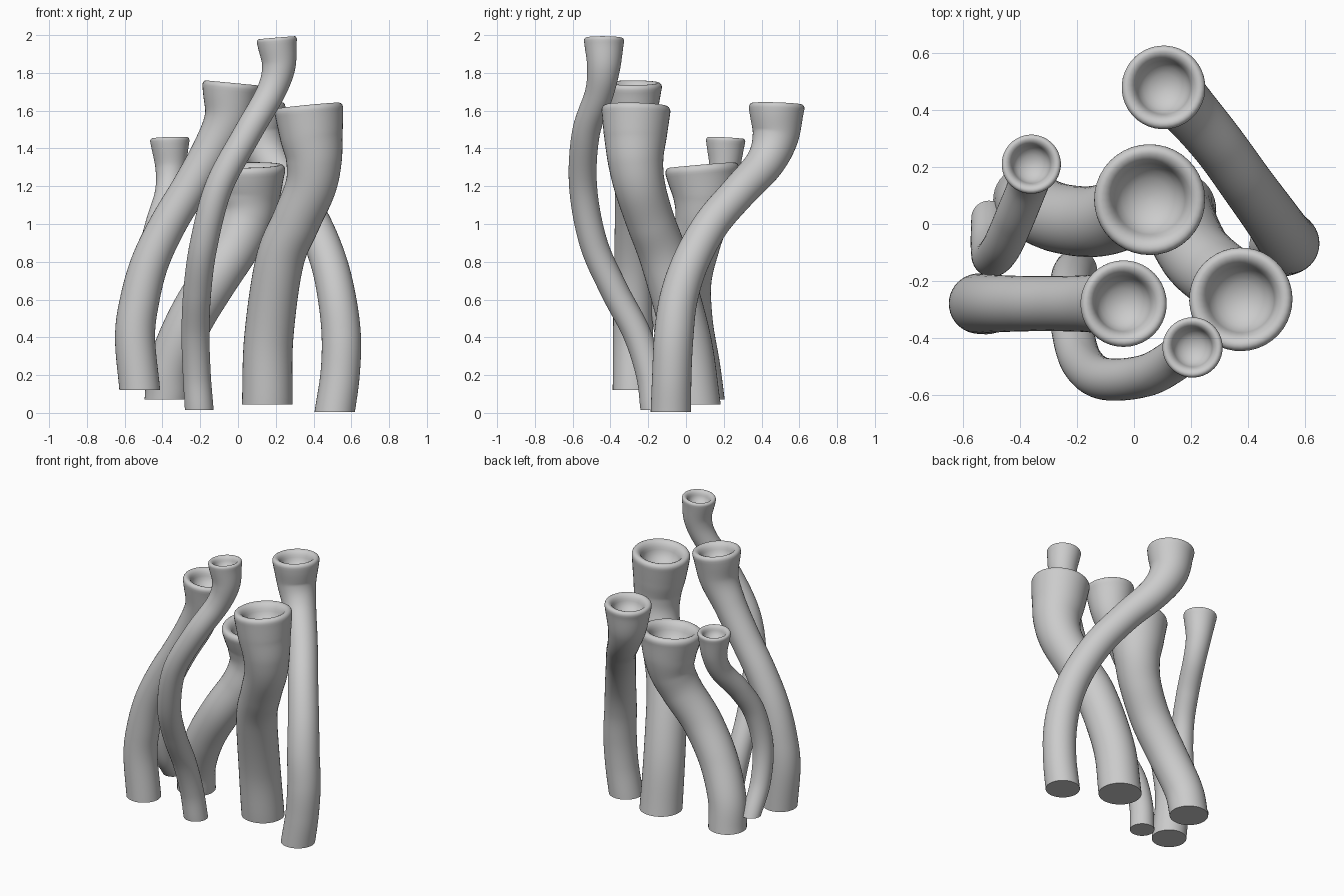
import bpy, bmesh, math
from mathutils import Vector

SIDES = 40
STEPS = 10  # rings per path segment


def spline(pts):
    """Catmull-Rom through (x, y, z, radius) points."""
    p = [Vector(q) for q in pts]
    p = [p[0] * 2 - p[1]] + p + [p[-1] * 2 - p[-2]]
    out = []
    for i in range(1, len(p) - 2):
        a, b, c, d = p[i - 1:i + 3]
        for k in range(STEPS):
            t = k / STEPS
            out.append(0.5 * (2 * b + (c - a) * t + (2 * a - 5 * b + 4 * c - d) * t * t
                              + (3 * b - a - 3 * c + d) * t ** 3))
    out.append(p[-2])
    return out


# rolled rim and bowl: (radius factor, height factor) relative to the mouth radius
RIM = [(1.0, .05), (.99, .1), (.96, .15), (.91, .18), (.85, .18), (.78, .15), (.72, .09),
       (.67, 0), (.64, -.1), (.6, -.22), (.5, -.36), (.35, -.47), (.18, -.53), (.05, -.55)]


def tube(name, pts):
    path = spline(pts)
    pos = [q.to_3d() for q in path]
    n = len(pos)
    bm = bmesh.new()
    rings = []
    side = Vector((1, 0, 0))

    def ring(center, radius, u, v):
        rings.append([bm.verts.new(center + radius * (math.cos(a) * u + math.sin(a) * v))
                      for a in (2 * math.pi * k / SIDES for k in range(SIDES))])

    for i in range(n):
        t = (pos[min(i + 1, n - 1)] - pos[max(i - 1, 0)]).normalized()
        if i < STEPS:  # foot stands level, then follows the path
            t = Vector((0, 0, 1)).lerp(t, i / STEPS).normalized()
        side = (side - t * side.dot(t)).normalized()
        up = t.cross(side)
        ring(pos[i], path[i][3], side, up)
    mouth = path[-1][3]
    for f, h in RIM:
        ring(pos[-1] + t * h * mouth, f * mouth, side, up)
    for a, b in zip(rings, rings[1:]):
        for k in range(SIDES):
            j = (k + 1) % SIDES
            bm.faces.new((a[k], a[j], b[j], b[k]))
    bm.faces.new(rings[0][::-1])   # flat foot
    bm.faces.new(rings[-1])        # bowl floor
    me = bpy.data.meshes.new(name)
    bm.to_mesh(me)
    bm.free()
    ob = bpy.data.objects.new(name, me)
    bpy.context.collection.objects.link(ob)
    bpy.ops.object.select_all(action='DESELECT')
    bpy.context.view_layer.objects.active = ob
    ob.select_set(True)
    bpy.ops.object.shade_smooth_by_angle(angle=math.radians(50))


# back right tube
tube("tube_back", [(.512, -.08, .005, .107), (.54, -.075, .2, .104), (.547, -.065, .4, .104),
                   (.525, -.04, .6, .101), (.48, .025, .8, .097), (.40, .135, 1.0, .094),
                   (.295, .28, 1.17, .094), (.18, .415, 1.32, .102), (.115, .473, 1.46, .122),
                   (.104, .48, 1.61, .147)])
# widest tube in the middle
tube("tube_middle", [(-.375, .085, .07, .12), (-.355, .06, .25, .12), (-.26, .02, .48, .122),
                     (-.13, .01, .7, .125), (-.01, .05, .89, .13), (.045, .085, 1.03, .143),
                     (.056, .096, 1.15, .167), (.055, .086, 1.277, .195)])
# left front tube
tube("tube_left", [(-.52, -.28, .12, .108), (-.545, -.28, .4, .106), (-.52, -.28, .6, .104),
                   (-.465, -.28, .8, .1), (-.37, -.28, 1.0, .097), (-.25, -.28, 1.2, .097),
                   (-.135, -.28, 1.4, .103), (-.055, -.28, 1.56, .124), (-.037, -.28, 1.72, .152)])
# right front tube
tube("tube_right", [(.155, .05, .045, .134), (.163, .0, .4, .13), (.22, -.11, .8, .128),
                    (.31, -.19, 1.02, .128), (.385, -.245, 1.2, .135), (.402, -.267, 1.34, .148),
                    (.388, -.268, 1.47, .167), (.376, -.265, 1.594, .182)])
# thin tube behind on the left
tube("tube_thin", [(-.51, .02, .165, .062), (-.51, -.08, .35, .064), (-.50, -.12, .58, .066),
                   (-.465, -.08, .82, .069), (-.42, .02, 1.0, .07), (-.37, .145, 1.16, .071),
                   (-.357, .2, 1.29, .08), (-.361, .21, 1.437, .104)])
# tallest thin tube at the front
tube("tube_tall", [(-.205, -.165, .015, .076), (-.218, -.19, .2, .074), (-.225, -.26, .42, .074),
                   (-.215, -.38, .65, .074), (-.18, -.49, .9, .074), (-.10, -.545, 1.2, .074),
                   (.05, -.53, 1.48, .074), (.17, -.46, 1.69, .076), (.215, -.436, 1.83, .088),
                   (.206, -.434, 1.967, .106)])
